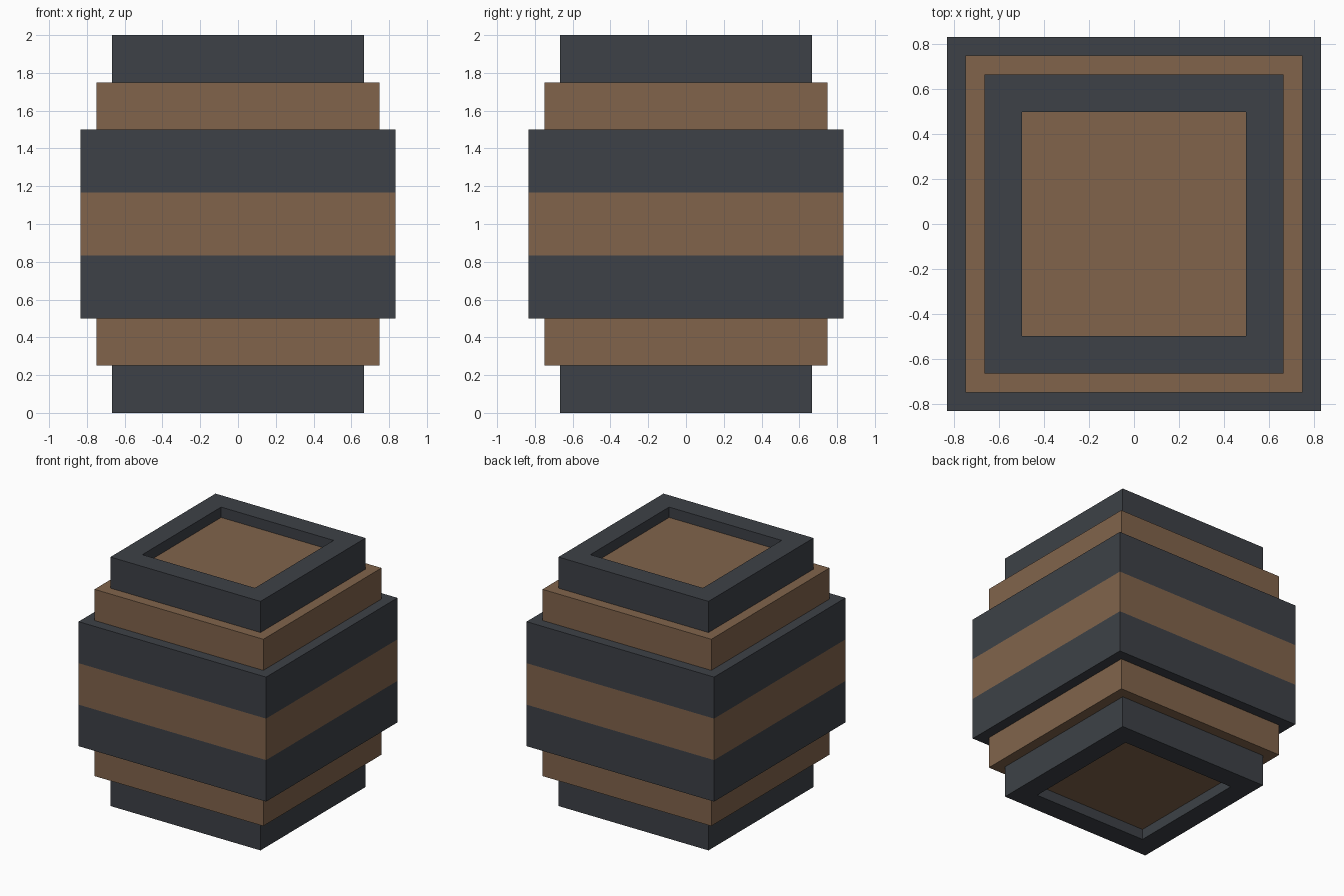
import bpy
import bmesh

cube = bpy.data.objects.get("Cube")
if cube:
    bpy.data.objects.remove(cube, do_unlink=True)


def make_material(name, rgb):
    mat = bpy.data.materials.new(name)
    mat.use_nodes = True
    colour = (*rgb, 1.0)
    mat.diffuse_color = colour
    mat.node_tree.nodes["Principled BSDF"].inputs["Base Color"].default_value = colour
    return mat


DARK = make_material("dark slate", (0.047, 0.053, 0.063))
BROWN = make_material("warm brown", (0.219, 0.127, 0.071))
CORNERS = ((-1, -1), (1, -1), (1, 1), (-1, 1))


def square_shell(name, profile, material, flip=False, cap=False):
    """Sweep a (half width, height) profile, listed bottom to top, round a square."""
    if flip:
        profile = [(h, 2 - z) for h, z in reversed(profile)]
    bm = bmesh.new()
    rings = [[bm.verts.new((x * h, y * h, z)) for x, y in CORNERS] for h, z in profile]
    for low, high in zip(rings, rings[1:]):
        for i in range(4):
            j = (i + 1) % 4
            bm.faces.new((low[i], low[j], high[j], high[i]))
    if cap:
        bm.faces.new(reversed(rings[0]) if flip else rings[0])
    mesh = bpy.data.meshes.new(name)
    bm.to_mesh(mesh)
    bm.free()
    mesh.materials.append(material)
    obj = bpy.data.objects.new(name, mesh)
    bpy.context.collection.objects.link(obj)
    return obj


# Sizes
BODY, TIER, RIM, HOLE = 5 / 6, 0.75, 2 / 3, 0.5
RECESS = 1 / 12

# Wide middle belt
square_shell("middle_belt", [(BODY, 5 / 6), (BODY, 7 / 6)], BROWN)

# Stepped ends, matching above and below
for side, flip in (("upper", False), ("lower", True)):
    square_shell(side + "_body_band", [(BODY, 7 / 6), (BODY, 1.5), (TIER, 1.5)], DARK, flip)
    square_shell(side + "_tier", [(TIER, 1.5), (TIER, 1.75), (RIM, 1.75)], BROWN, flip)
    square_shell(side + "_rim",
                 [(RIM, 1.75), (RIM, 2), (HOLE, 2), (HOLE, 2 - RECESS)], DARK, flip)
    square_shell(side + "_recessed_panel", [(HOLE, 2 - RECESS)], BROWN, flip, cap=True)
